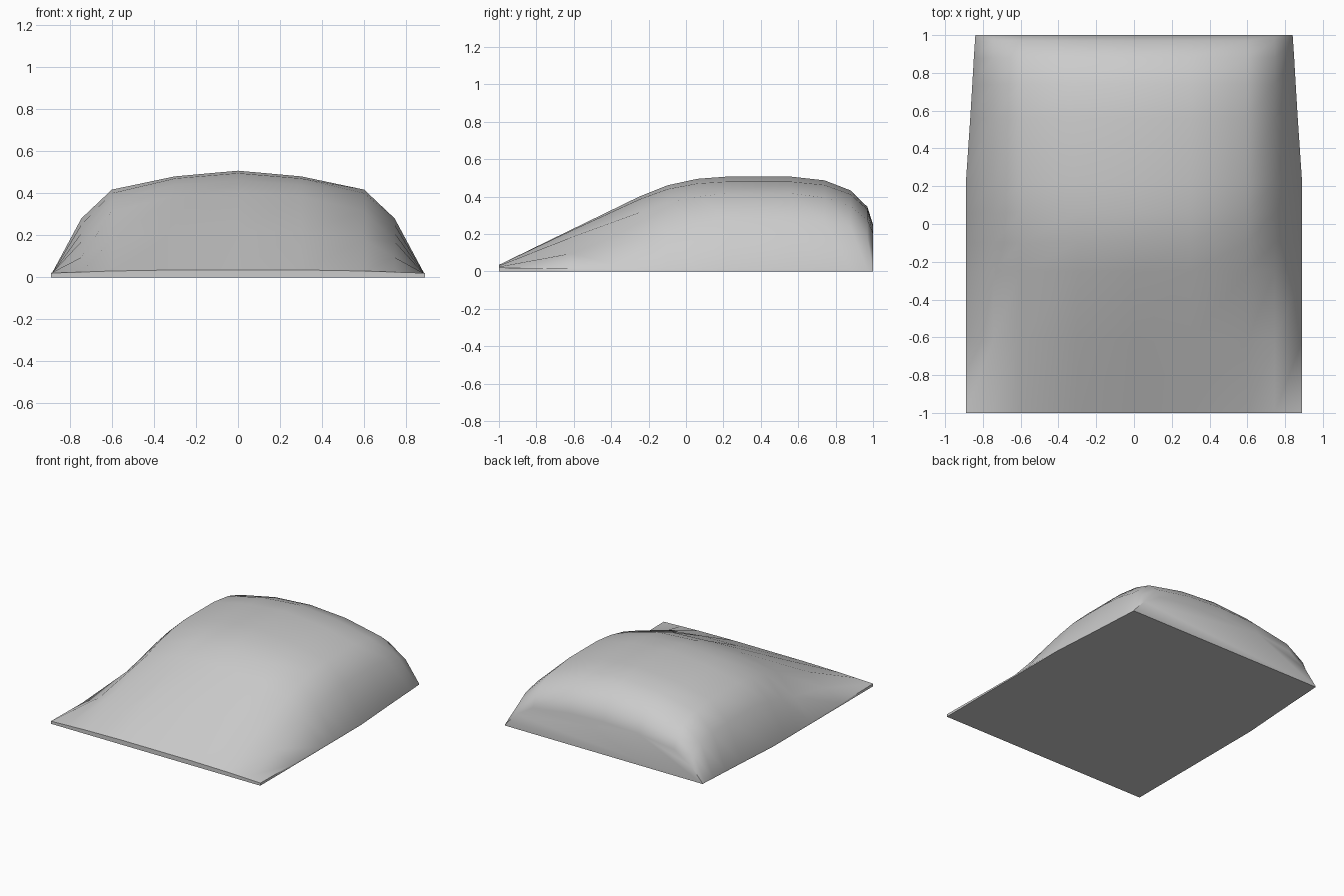
import bpy, bmesh

# Stations along y: (y, heights at the five half-section points, outer half width)
stations = [
    (-1.00, (0.035, 0.035, 0.030, 0.025, 0.020), 0.89),
    (-0.62, (0.220, 0.215, 0.180, 0.095, 0.015), 0.89),
    (-0.25, (0.400, 0.385, 0.315, 0.170, 0.010), 0.89),
    (-0.10, (0.460, 0.440, 0.365, 0.210, 0.010), 0.89),
    (0.06, (0.495, 0.470, 0.400, 0.250, 0.010), 0.89),
    (0.22, (0.507, 0.480, 0.417, 0.280, 0.010), 0.89),
    (0.56, (0.507, 0.480, 0.417, 0.280, 0.010), 0.867),
    (0.74, (0.487, 0.462, 0.395, 0.265, 0.010), 0.856),
    (0.88, (0.433, 0.412, 0.350, 0.235, 0.008), 0.848),
    (0.97, (0.345, 0.330, 0.275, 0.180, 0.006), 0.842),
    (1.00, (0.250, 0.240, 0.200, 0.110, 0.005), 0.84),
]

bm = bmesh.new()


def section(y, heights, width):
    """Full symmetric section, closed down to the ground at both sides."""
    half = list(zip((0, 0.3, 0.6, 0.745, width), heights)) + [(width, 0)]
    pts = [(-x, z) for x, z in half[:0:-1]] + half
    return [bm.verts.new((x, y, z)) for x, z in pts]


# Domed shell with sloping front
rows = [section(*s) for s in stations]
for a, b in zip(rows, rows[1:]):
    for i in range(len(a) - 1):
        bm.faces.new((a[i], a[i + 1], b[i + 1], b[i]))
    # Flat underside strip
    bm.faces.new((a[0], b[0], b[-1], a[-1]))

# Thin front lip and upright back face
bm.faces.new(rows[0])
bm.faces.new(rows[-1][::-1])
bmesh.ops.recalc_face_normals(bm, faces=bm.faces)

mesh = bpy.data.meshes.new("domed_wedge_cover")
bm.to_mesh(mesh)
bm.free()
cover = bpy.data.objects.new("domed_wedge_cover", mesh)
bpy.context.collection.objects.link(cover)
bpy.context.view_layer.objects.active = cover
cover.select_set(True)
bpy.ops.object.shade_smooth_by_angle(angle=0.9)
